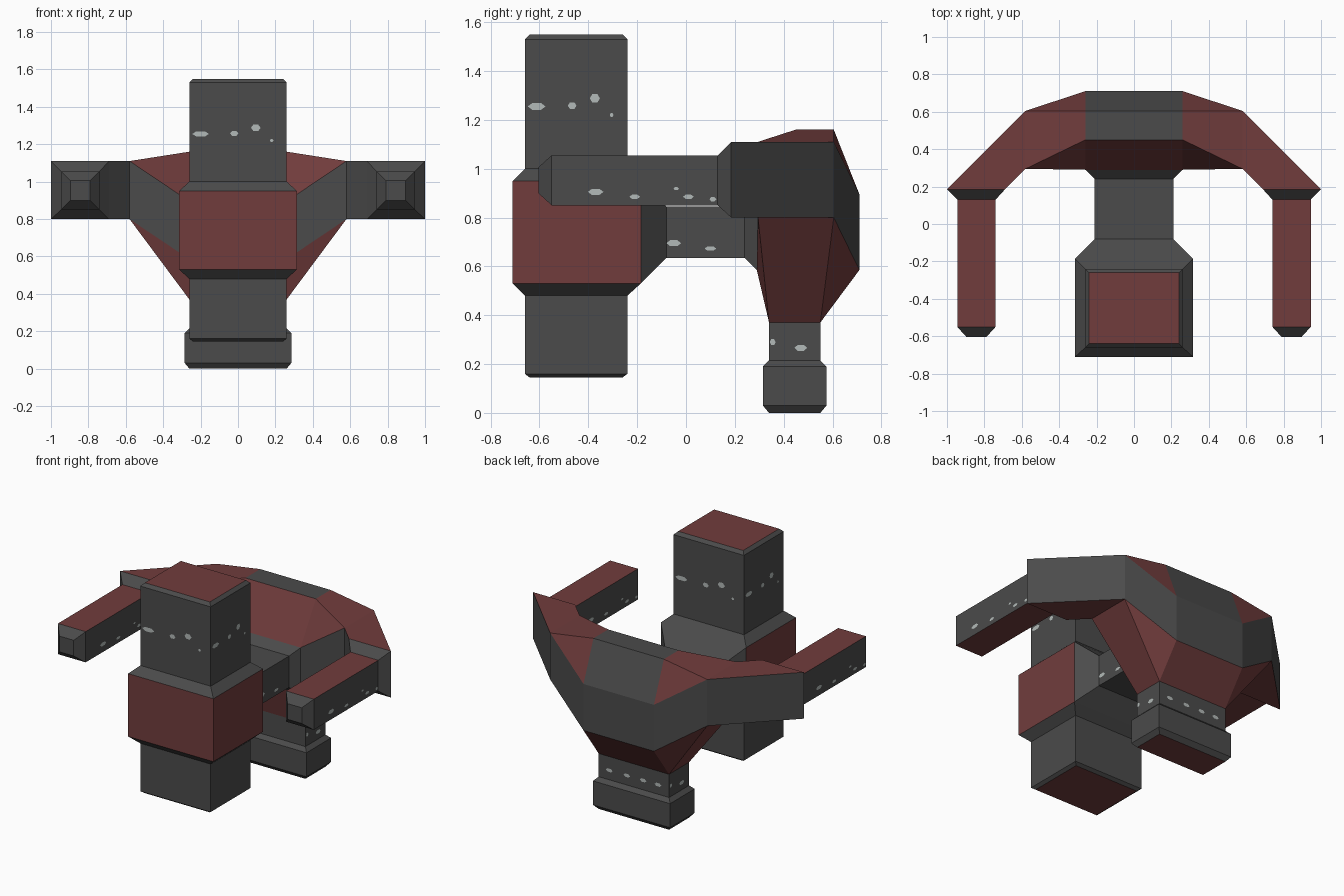
import bpy, bmesh, math
from mathutils import Vector

if "Cube" in bpy.data.objects:
    bpy.data.objects.remove(bpy.data.objects["Cube"])


def material(name, rgb):
    m = bpy.data.materials.new(name)
    m.diffuse_color = (*rgb, 1)
    m.use_nodes = True
    m.node_tree.nodes["Principled BSDF"].inputs["Base Color"].default_value = m.diffuse_color
    return m


MATS = [material("dark_grey", (0.070, 0.070, 0.070)),
        material("dull_red", (0.165, 0.046, 0.046)),
        material("pale_chip", (0.45, 0.49, 0.48))]
GREY, RED, CHIP, SKIP = 0, 1, 2, None


def finish(name, bm, mirror=False, recalc=True):
    if recalc:
        bmesh.ops.recalc_face_normals(bm, faces=bm.faces)
    me = bpy.data.meshes.new(name)
    bm.to_mesh(me)
    bm.free()
    for m in MATS:
        me.materials.append(m)
    ob = bpy.data.objects.new(name, me)
    bpy.context.collection.objects.link(ob)
    if mirror:
        ob.modifiers.new("Mirror", 'MIRROR')
    return ob


def loft(name, rings, colour, start=SKIP, end=SKIP, mirror=False):
    """Skin rings of points; colour(segment, side) gives a material or SKIP.
    Repeated points in a ring collapse, so quads become triangles."""
    bm = bmesh.new()
    verts = {}

    def face(points, mat):
        vs = []
        for p in points:
            key = tuple(round(c, 4) for c in p)
            if key not in verts:
                verts[key] = bm.verts.new(key)
            if verts[key] not in vs:
                vs.append(verts[key])
        if mat is not SKIP and len(vs) > 2:
            bm.faces.new(vs).material_index = mat

    for s, (a, b) in enumerate(zip(rings, rings[1:])):
        n = len(a)
        for i in range(n):
            j = (i + 1) % n
            face((a[i], a[j], b[j], b[i]), colour(s, i))
    face(rings[0], start)
    face(rings[-1], end)
    return finish(name, bm, mirror)


def rect_z(z, hx, y0, y1):
    # sides: 0 front, 1 right, 2 back, 3 left
    return [(-hx, y0, z), (hx, y0, z), (hx, y1, z), (-hx, y1, z)]


def rect_y(y, x0, x1, z0, z1):
    # sides: 0 inner, 1 top, 2 outer, 3 bottom
    return [(x0, y, z0), (x0, y, z1), (x1, y, z1), (x1, y, z0)]


# Front column with its wide collar (collar is open at the back for the neck)
loft("front_column",
     [rect_z(*r) for r in ((0.145, 0.24, -0.64, -0.26), (0.16, 0.26, -0.66, -0.24),
                           (0.48, 0.26, -0.66, -0.24), (0.53, 0.315, -0.71, -0.185),
                           (0.95, 0.315, -0.71, -0.185), (1.0, 0.26, -0.66, -0.24),
                           (1.53, 0.26, -0.66, -0.24), (1.55, 0.24, -0.64, -0.26))],
     lambda s, i: GREY if s != 3 else (SKIP if i == 2 else RED), RED, RED)

# Neck joining the column to the arch
loft("neck",
     [rect_y(y, -hx, hx, z0, z1) for y, hx, z0, z1 in
      ((-0.185, 0.315, 0.53, 0.95), (-0.08, 0.21, 0.635, 0.845),
       (0.24, 0.21, 0.635, 0.845), (0.29, 0.26, 0.585, 0.895))],
     lambda s, i: GREY)

# Rear arch: eight-sided middle narrowing to square wings
PROFILE = [(0.29, 0.585), (0.29, 0.895), (0.45, 1.16), (0.605, 1.16),
           (0.71, 0.895), (0.71, 0.585), (0.55, 0.37), (0.34, 0.37)]
SQUARE = [(0, 0.8), (0, 1.11), (0, 1.11), (1, 1.11),
          (1, 1.11), (1, 0.8), (1, 0.8), (0, 0.8)]
arch = [[(x, y, z) for y, z in PROFILE] for x in (0, 0.26)]
arch.append([(0.58, 0.295 + 0.31 * t, z) for t, z in SQUARE])
arch.append([(0.69 + 0.31 * t, 0.185, z) for t, z in SQUARE])


def arch_colour(s, i):
    if s == 0:
        return SKIP if i in (0, 6) else GREY if i in (2, 3, 4) else RED
    return GREY if i in (0, 4) else RED


loft("rear_arch", arch, arch_colour, mirror=True)

# Side arms reaching forward from the wings
loft("side_arms",
     [rect_y(*r) for r in ((0.185, 0.69, 1.0, 0.80, 1.11), (0.13, 0.74, 0.945, 0.85, 1.055),
                           (-0.55, 0.74, 0.945, 0.85, 1.055),
                           (-0.605, 0.79, 0.895, 0.90, 1.005))],
     lambda s, i: RED if s == 1 and i in (1, 3) else GREY, end=GREY, mirror=True)

# Foot under the arch
loft("foot",
     [rect_z(*r) for r in ((0.0, 0.26, 0.34, 0.55), (0.03, 0.285, 0.315, 0.575),
                           (0.19, 0.285, 0.315, 0.575), (0.215, 0.26, 0.34, 0.55),
                           (0.37, 0.26, 0.34, 0.55))],
     lambda s, i: GREY, start=RED)

# Worn paint chips: thin flecks just above the surface
bm = bmesh.new()


def chips(centre, turn, flecks):
    """flecks: (along, height, half width, half height) on a wall facing -y, turned."""
    u = Vector((math.cos(turn), math.sin(turn), 0))
    up = Vector((0, 0, 1))
    out = u.cross(up) * 0.003
    for a, h, w, t in flecks:
        ring = [Vector(centre) + out + u * (a + w * math.cos(k * math.pi / 3))
                + up * (h + t * math.sin(k * math.pi / 3)) for k in range(6)]
        bm.faces.new([bm.verts.new(p) for p in ring]).material_index = CHIP


QUARTER = math.pi / 2
for k in range(4):  # upper column
    hx, hy = 0.26, 0.21
    c = [(0, -0.66, 0), (hx, -0.45, 0), (0, -0.24, 0), (-hx, -0.45, 0)][k]
    f = 1 if k % 2 == 0 else hy / hx
    chips(c, k * QUARTER, [(a * f, h, w * f, t) for a, h, w, t in
                           ((-0.2, 1.255, 0.045, 0.016), (-0.02, 1.258, 0.022, 0.016),
                            (0.095, 1.288, 0.026, 0.02), (0.18, 1.22, 0.01, 0.009))])
ARM = [(-0.16, 0.905, 0.032, 0.014), (0, 0.885, 0.022, 0.01),
       (0.17, 0.918, 0.012, 0.007), (0.22, 0.885, 0.022, 0.01), (0.32, 0.875, 0.014, 0.01)]
NECK = [(-0.13, 0.695, 0.03, 0.014), (0.02, 0.673, 0.024, 0.01)]
FOOT = [(-0.09, 0.29, 0.012, 0.014), (0.025, 0.266, 0.026, 0.014)]
for side in (1, -1):
    for x, facing in ((0.945, side), (0.74, -side)):
        chips((side * x, -0.21, 0), facing * QUARTER, ARM)
    chips((side * 0.21, 0.08, 0), side * QUARTER, NECK)
    chips((side * 0.26, 0.445, 0), side * QUARTER, FOOT)
chips((0, 0.55, 0), 2 * QUARTER, [(a, 0.28, 0.025, 0.013) for a in (-0.18, -0.05, 0.07, 0.18)])
finish("paint_chips", bm, recalc=False)
